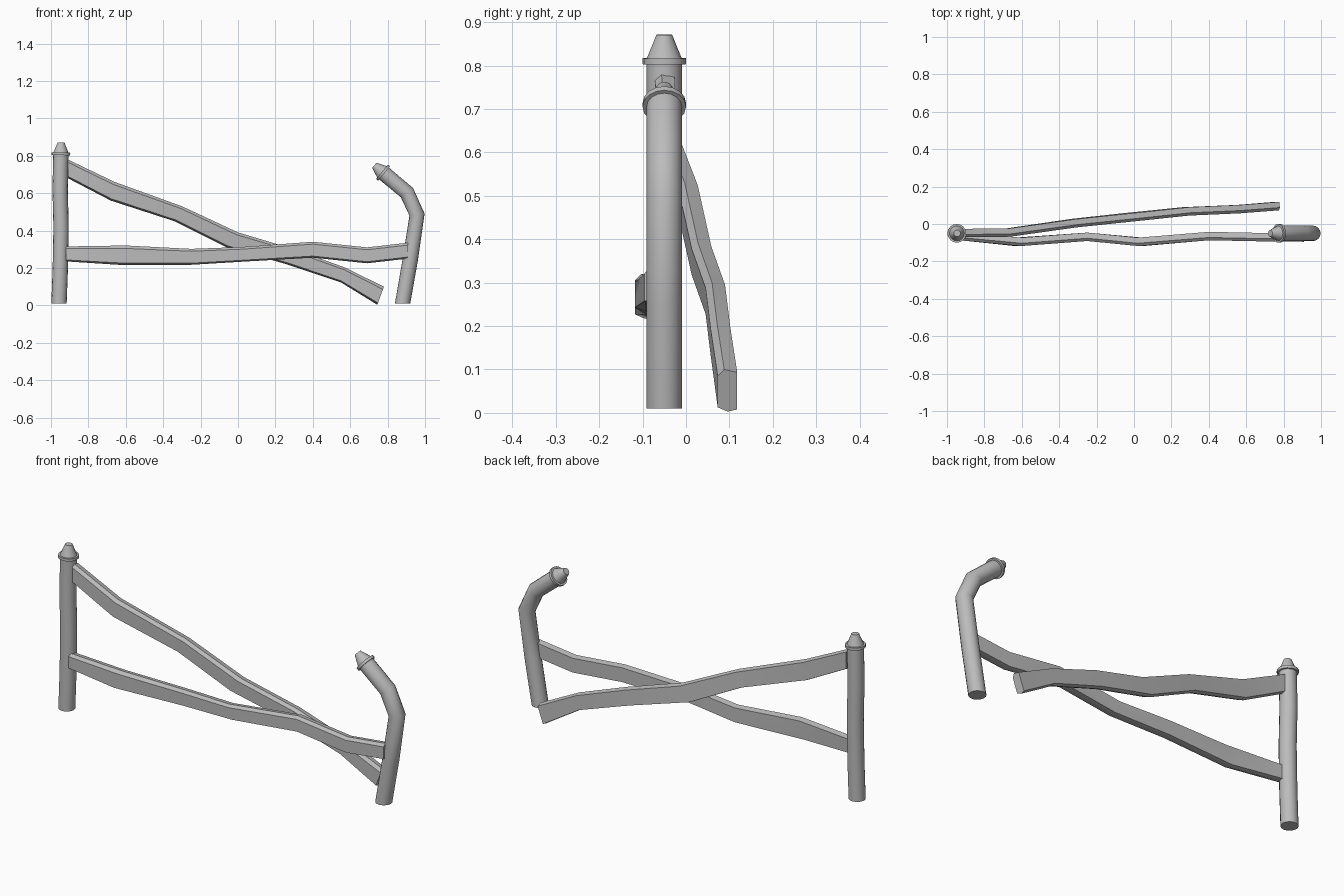
import bpy, bmesh, math
from mathutils import Vector

cube = bpy.data.objects.get("Cube")
if cube:
    bpy.data.objects.remove(cube)

grey = bpy.data.materials.new("weathered grey")
grey.use_nodes = True
grey.diffuse_color = (0.5, 0.5, 0.5, 1)
grey.node_tree.nodes["Principled BSDF"].inputs["Base Color"].default_value = (0.5, 0.5, 0.5, 1)


def loft(name, rings, angle):
    """Skin a list of equal-sized point rings and cap both ends."""
    bm = bmesh.new()
    loops = [[bm.verts.new(p) for p in ring] for ring in rings]
    n = len(loops[0])
    for a, b in zip(loops, loops[1:]):
        for i in range(n):
            j = (i + 1) % n
            bm.faces.new((a[i], a[j], b[j], b[i]))
    bm.faces.new(loops[0])
    bm.faces.new(loops[-1])
    bmesh.ops.recalc_face_normals(bm, faces=bm.faces)
    mesh = bpy.data.meshes.new(name)
    bm.to_mesh(mesh)
    bm.free()
    mesh.materials.append(grey)
    obj = bpy.data.objects.new(name, mesh)
    bpy.context.collection.objects.link(obj)
    bpy.ops.object.select_all(action='DESELECT')
    obj.select_set(True)
    bpy.context.view_layer.objects.active = obj
    bpy.ops.object.shade_smooth_by_angle(angle=math.radians(angle))


POST_Y = -0.05


def ring(centre, axis, radius, n=16):
    """Circle around an axis that lies in the xz plane."""
    side = Vector((axis.z, 0, -axis.x))
    return [centre + radius * (math.cos(t) * side + math.sin(t) * Vector((0, 1, 0)))
            for t in (2 * math.pi * i / n for i in range(n))]


def post(name, path, level_base=True):
    pts = [Vector((x, POST_Y, z)) for x, z in path]
    dirs = [(b - a).normalized() for a, b in zip(pts, pts[1:])]
    axes = [Vector((0, 0, 1))] + [(a + b).normalized() for a, b in zip(dirs, dirs[1:])] + [dirs[-1]]
    loft(name, [ring(p, a, 0.041) for p, a in zip(pts, axes)], 35)
    # collar and blunt cone on the tip
    top, d = pts[-1], dirs[-1]
    profile = [(-0.005, 0.041), (-0.005, 0.05), (0.009, 0.05), (0.009, 0.04), (0.063, 0.018)]
    loft(name + "_cap", [ring(top + d * h, d, r) for h, r in profile], 35)


post("left_post", [(-0.957, 0.01), (-0.95, 0.2), (-0.946, 0.42), (-0.951, 0.62), (-0.947, 0.808)])
post("right_post", [(0.88, 0.01), (0.922, 0.25), (0.957, 0.485), (0.903, 0.603), (0.777, 0.708)])


def rail(name, stations):
    """Plank with a flat back and bevelled front edges; station = x top, z top, x bottom, z bottom, y."""
    section = [(0.022, 0.93), (0.022, 0.05), (0, 0), (-0.023, 0.1), (-0.023, 0.85), (-0.008, 1)]
    rings = []
    for xt, zt, xb, zb, y in stations:
        top, low = Vector((xt, y, zt)), Vector((xb, y, zb))
        rings.append([low.lerp(top, t) + Vector((0, dy, 0)) for dy, t in section])
    loft(name, rings, 35)


rail("fallen_rail", [
    (-0.91, 0.78, -0.91, 0.68, -0.048), (-0.66, 0.66, -0.68, 0.56, -0.045),
    (-0.30, 0.53, -0.34, 0.45, 0.005), (0.0, 0.39, -0.06, 0.31, 0.036),
    (0.30, 0.30, 0.26, 0.22, 0.068), (0.57, 0.203, 0.55, 0.123, 0.08),
    (0.78, 0.10, 0.745, 0.003, 0.096)])
rail("lower_rail", [
    (-0.92, 0.315, -0.92, 0.235, -0.065), (-0.60, 0.32, -0.64, 0.217, -0.095),
    (-0.25, 0.302, -0.25, 0.217, -0.068), (0.02, 0.312, 0.05, 0.235, -0.095),
    (0.40, 0.34, 0.40, 0.255, -0.064), (0.69, 0.31, 0.69, 0.225, -0.07),
    (0.91, 0.335, 0.91, 0.25, -0.072)])
